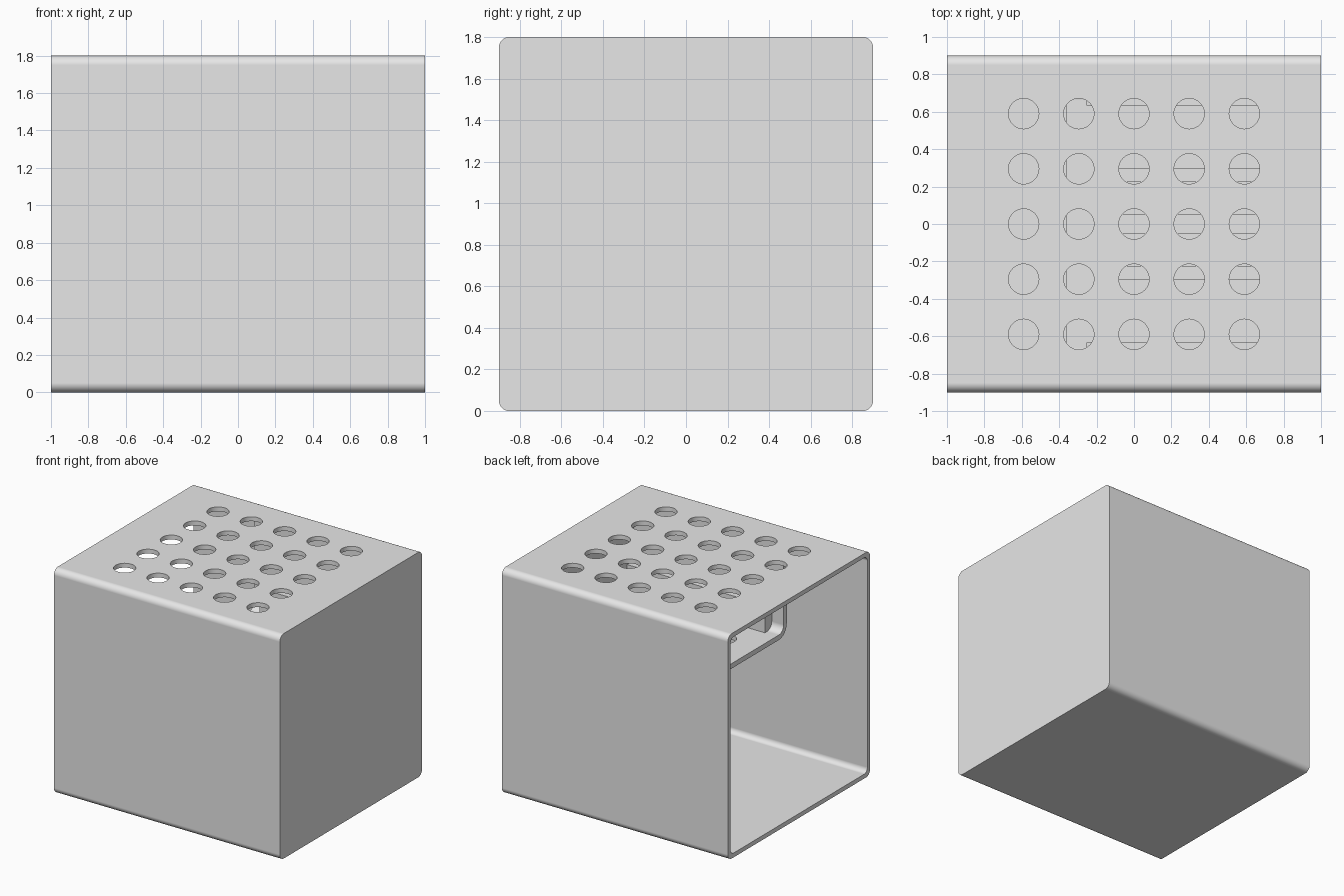
import bpy, bmesh, math
from mathutils import Vector

cube = bpy.data.objects.get("Cube")
if cube:
    bpy.data.objects.remove(cube, do_unlink=True)

GREY = (0.8, 0.8, 0.8, 1.0)
mat = bpy.data.materials.new("light_grey")
mat.use_nodes = True
mat.diffuse_color = GREY
mat.node_tree.nodes["Principled BSDF"].inputs["Base Color"].default_value = GREY

WALL = 0.035
PITCH = 0.295


def rounded(a0, a1, b0, b1, r_low, r_high, steps=8):
    """Rounded rectangle, with separate radii for the low and high b corners."""
    corners = [(a1 - r_low, b0 + r_low, r_low, -90), (a1 - r_high, b1 - r_high, r_high, 0),
               (a0 + r_high, b1 - r_high, r_high, 90), (a0 + r_low, b0 + r_low, r_low, 180)]
    pts = []
    for ca, cb, r, start in corners:
        for i in range(steps + 1 if r else 1):
            t = math.radians(start + 90 * i / steps)
            pts.append((ca + r * math.cos(t), cb + r * math.sin(t)))
    return pts


def prism(name, pts, lo, hi, axis="x"):
    """Extrude a profile along x (profile in y, z) or along z (profile in x, y)."""
    bm = bmesh.new()
    place = (lambda a, b, d: (d, a, b)) if axis == "x" else (lambda a, b, d: (a, b, d))
    base = bm.faces.new([bm.verts.new(place(a, b, lo)) for a, b in pts])
    ext = bmesh.ops.extrude_face_region(bm, geom=[base])
    shift = Vector((hi - lo, 0, 0) if axis == "x" else (0, 0, hi - lo))
    moved = [v for v in ext["geom"] if isinstance(v, bmesh.types.BMVert)]
    bmesh.ops.translate(bm, verts=moved, vec=shift)
    bmesh.ops.remove_doubles(bm, verts=bm.verts, dist=1e-5)
    bmesh.ops.recalc_face_normals(bm, faces=bm.faces)
    mesh = bpy.data.meshes.new(name)
    bm.to_mesh(mesh)
    bm.free()
    mesh.materials.append(mat)
    obj = bpy.data.objects.new(name, mesh)
    bpy.context.collection.objects.link(obj)
    return obj


def activate(obj):
    bpy.ops.object.select_all(action="DESELECT")
    obj.select_set(True)
    bpy.context.view_layer.objects.active = obj


def cut(obj, cutters):
    """Subtract each cutter and discard it."""
    activate(obj)
    for c in cutters:
        c.hide_render = True
        mod = obj.modifiers.new("cut", "BOOLEAN")
        mod.operation, mod.solver, mod.object = "DIFFERENCE", "EXACT", c
        bpy.ops.object.modifier_apply(modifier=mod.name)
        bpy.data.objects.remove(c, do_unlink=True)


def finish(obj):
    activate(obj)
    bpy.ops.object.shade_smooth_by_angle(angle=math.radians(30))
    mod = obj.modifiers.new("even_normals", "WEIGHTED_NORMAL")
    mod.keep_sharp = True


# Outer housing: rounded sleeve, open at -x, closed at +x
housing = prism("housing", rounded(-0.9, 0.9, 0, 1.8, 0.05, 0.05), -1, 1)
cavity = prism("cavity", rounded(-0.9 + WALL, 0.9 - WALL, WALL, 1.8 - WALL, 0.04, 0.04),
               -1.2, 1 - WALL)

# Grid of round vents through the top
circle = [(0.081 * math.cos(math.tau * i / 40), 0.081 * math.sin(math.tau * i / 40))
          for i in range(40)]
vents = []
for ix in range(-2, 3):
    for iy in range(-2, 3):
        pts = [(a + ix * PITCH, b + iy * PITCH) for a, b in circle]
        vents.append(prism("vent", pts, 1.7, 1.9, "z"))
cut(housing, [cavity] + vents)
finish(housing)

# Inner trough hanging under the top, with slots in its floor
trough = prism("inner_trough", rounded(-0.76, 0.76, 1.0, 1.775, 0.1, 0), -0.36, 0.98)
hollow = prism("hollow", rounded(-0.72, 0.72, 1.04, 1.9, 0.06, 0), -0.5, 1.1)
slots = []
for y in (-0.383, -0.139, 0.139, 0.383):
    pts = rounded(-0.16, 0.82, y - 0.086, y + 0.086, 0.0855, 0.0855)
    slots.append(prism("slot", pts, 0.9, 1.2, "z"))
cut(trough, [hollow] + slots)
finish(trough)

# Pair of rails along the trough sides
rails = prism("side_rails", rounded(-0.722, 0.722, 1.038, 1.26, 0.061, 0), -0.255, 0.975)
gap = prism("gap", rounded(-0.633, 0.633, 0.9, 1.5, 0, 0), -0.5, 1.2)
cut(rails, [gap])
finish(rails)
